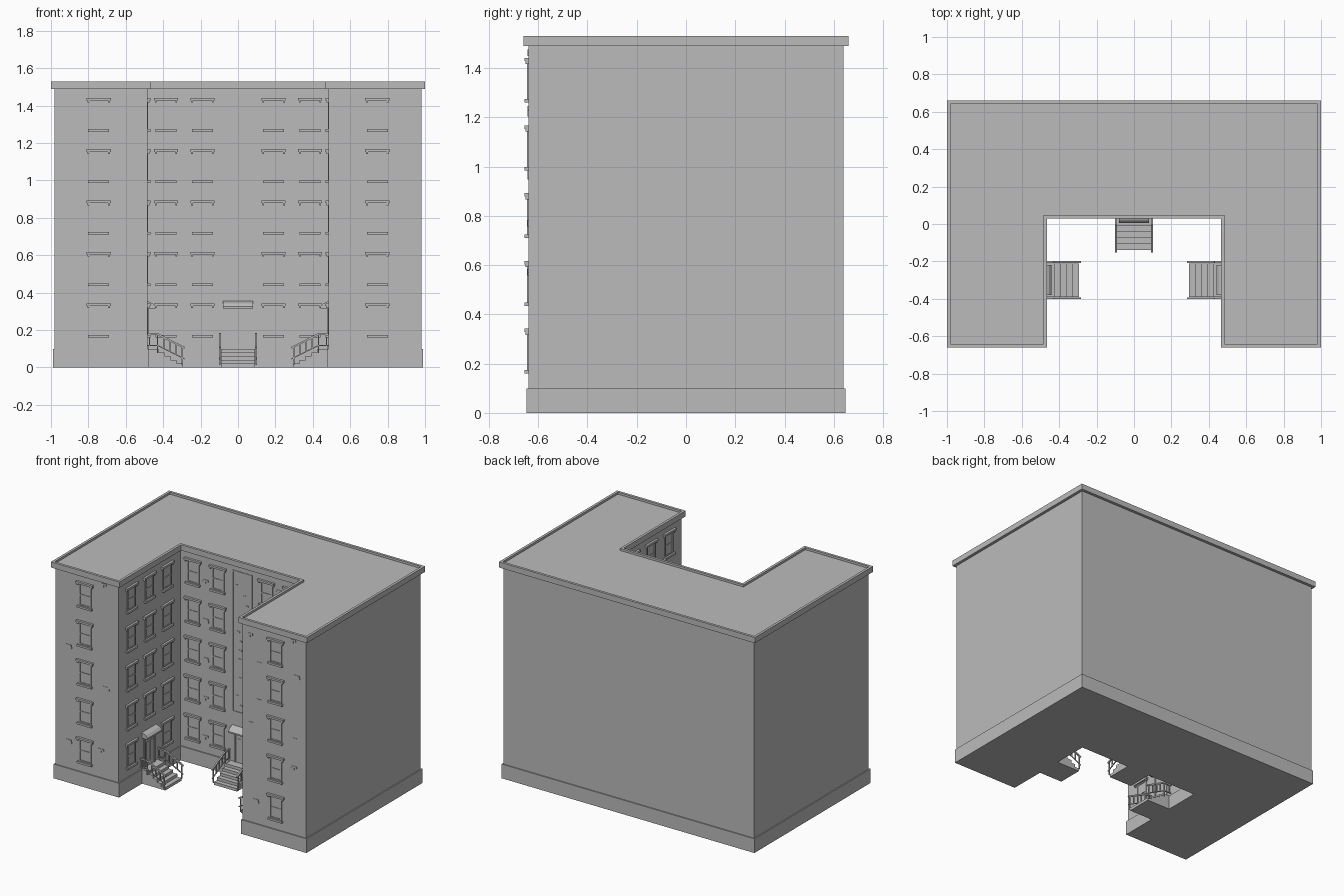
import bpy, bmesh, random
from math import radians
from mathutils import Matrix, Vector

if "Cube" in bpy.data.objects:
    bpy.data.objects.remove(bpy.data.objects["Cube"])

random.seed(4)
STONE = (0.5, 0.5, 0.5, 1)
mat = bpy.data.materials.new("stone_grey")
mat.use_nodes = True
mat.diffuse_color = STONE
mat.node_tree.nodes["Principled BSDF"].inputs["Base Color"].default_value = STONE


def finish(name, bm, frame=Matrix()):
    bmesh.ops.recalc_face_normals(bm, faces=bm.faces)
    mesh = bpy.data.meshes.new(name)
    bm.to_mesh(mesh)
    bm.free()
    mesh.materials.append(mat)
    ob = bpy.data.objects.new(name, mesh)
    ob.matrix_world = frame
    bpy.context.collection.objects.link(ob)


def box(bm, u0, u1, d0, d1, z0, z1):
    """Box on a wall: u along it, d outward from it, z up."""
    m = Matrix.Translation(((u0 + u1) / 2, -(d0 + d1) / 2, (z0 + z1) / 2))
    bmesh.ops.create_cube(bm, size=1, matrix=m @ Matrix.Diagonal((u1 - u0, d1 - d0, z1 - z0, 1)))


def bar(bm, a, b, t):
    """Square bar between two (u, d, z) points."""
    a, b = [Vector((p[0], -p[1], p[2])) for p in (a, b)]
    m = Matrix.Translation((a + b) / 2) @ (b - a).to_track_quat('Z', 'Y').to_matrix().to_4x4()
    bmesh.ops.create_cube(bm, size=1, matrix=m @ Matrix.Diagonal((t, t, (b - a).length, 1)))


def prism(bm, profile, u0, u1):
    """Closed (d, z) profile swept along u."""
    ends = [[bm.verts.new((u, -d, z)) for d, z in profile] for u in (u0, u1)]
    for e in ends:
        bm.faces.new(e)
    for i in range(len(profile)):
        j = i - 1
        bm.faces.new((ends[0][j], ends[0][i], ends[1][i], ends[1][j]))


def wall_frame(x, y, angle=0):
    return Matrix.Translation((x, y, 0)) @ Matrix.Rotation(radians(angle), 4, 'Z')


# U-shaped shell, stacked from outline offsets and heights
HALF_X, HALF_Y, COURT_X, COURT_Y = 0.98, 0.64, 0.485, 0.05


def u_shell(name, rings):
    bm = bmesh.new()
    loops = []
    for off, z in rings:
        x, y, cx, cy = HALF_X + off, HALF_Y + off, COURT_X - off, COURT_Y - off
        pts = [(-x, -y), (-cx, -y), (-cx, cy), (cx, cy), (cx, -y), (x, -y), (x, y), (-x, y)]
        loops.append([bm.verts.new((px, py, z)) for px, py in pts])
    for a, b in zip(loops, loops[1:]):
        for i in range(len(a)):
            bm.faces.new((a[i - 1], a[i], b[i], b[i - 1]))
    bm.faces.new(loops[0])
    bm.faces.new(loops[-1])
    finish(name, bm)


u_shell("plinth", [(0.008, 0), (0.008, 0.1)])
u_shell("walls", [(0, 0.1), (0, 1.49)])
u_shell("cornice_and_roof", [(0.02, 1.49), (0.02, 1.53), (0.002, 1.53), (0.002, 1.515)])

FLOORS, STOREY = 5, 0.275


def window(bm, u, floor):
    z = 0.16 + floor * STOREY
    box(bm, u - 0.056, u + 0.056, 0, 0.016, z, z + 0.014)               # sill
    box(bm, u - 0.065, u + 0.065, 0, 0.016, z + 0.168, z + 0.182)       # lintel
    for s in (-1, 1):
        box(bm, u + s * 0.055 - 0.005, u + s * 0.055 + 0.005, 0, 0.012, z + 0.157, z + 0.168)
        box(bm, u + s * 0.043 - 0.005, u + s * 0.043 + 0.005, 0, 0.005, z + 0.014, z + 0.168)
    for h in (0.014, 0.086, 0.16):                                      # sash rails
        box(bm, u - 0.038, u + 0.038, 0, 0.004, z + h, z + h + 0.008)


def windows(name, frame, columns, skip=()):
    bm = bmesh.new()
    for u in columns:
        for f in range(FLOORS):
            if (u, f) not in skip:
                window(bm, u, f)
    finish(name, bm, frame)


def bricks(name, frame, spots):
    """Pairs of slightly raised stepped bricks."""
    bm = bmesh.new()
    for u, z in spots:
        s = random.choice((-1, 1)) * 0.012
        box(bm, u - 0.02, u + 0.02, 0, 0.003, z, z + 0.013)
        box(bm, u + s - 0.012, u + s + 0.012, 0, 0.003, z - 0.014, z)
    finish(name, bm, frame)


def entrance(name, frame):
    # door with raised frame and two panels
    bm = bmesh.new()
    box(bm, -0.05, 0.05, 0, 0.003, 0.1, 0.3)
    for s in (-1, 1):
        box(bm, s * 0.055 - 0.006, s * 0.055 + 0.006, 0, 0.008, 0.1, 0.31)
        box(bm, s * 0.024 - 0.016, s * 0.024 + 0.016, 0.003, 0.006, 0.13, 0.27)
    box(bm, -0.061, 0.061, 0, 0.008, 0.298, 0.31)
    finish(name + "_door", bm, frame)
    # sloping canopy
    bm = bmesh.new()
    prism(bm, [(0, 0.315), (0.045, 0.315), (0.045, 0.325), (0.03, 0.342), (0, 0.355)], -0.08, 0.08)
    finish(name + "_canopy", bm, frame)
    # solid steps below a landing
    bm = bmesh.new()
    profile = [(0, 0), (0.19, 0)]
    for i in range(5):
        profile += [(0.19 - 0.0325 * i, 0.02 * i + 0.02), (0.19 - 0.0325 * (i + 1), 0.02 * i + 0.02)]
    profile[-1] = (0, 0.1)
    prism(bm, profile, -0.09, 0.09)
    finish(name + "_steps", bm, frame)
    # railings on both sides
    bm = bmesh.new()
    for u in (-0.097, 0.097):
        for drop, t in ((0, 0.01), (0.06, 0.006)):
            knee, foot = (u, 0.055, 0.178 - drop), (u, 0.2, 0.105 - drop)
            bar(bm, (u, 0, 0.178 - drop), knee, t)
            bar(bm, knee, foot, t)
        for d in (0.012, 0.055, 0.088, 0.121, 0.154, 0.187):
            top = 0.178 - max(0, d - 0.055) * 0.5
            low = top - (0.1 if d in (0.055, 0.187) else 0.06)
            bar(bm, (u, d, low), (u, d, top), 0.007)
    finish(name + "_railings", bm, frame)


# Front of the two wings
for side, x in (("right", -0.745), ("left", 0.745)):
    frame = wall_frame(x, -HALF_Y)
    windows(side + "_wing_windows", frame, [0])
    spots = [(s * random.uniform(0.12, 0.2), 0.3 + i * 0.23 + random.uniform(-0.05, 0.05))
             for i in range(6) for s in (-1, 1) if random.random() < 0.75]
    bricks(side + "_wing_bricks", frame, spots)

# Sides of the courtyard
for side, s in (("right", -1), ("left", 1)):
    frame = wall_frame(s * COURT_X, -0.3, -s * 90)
    windows(side + "_court_windows", frame, [-0.2, 0, 0.2], [(0, 0)])
    entrance(side + "_entrance", frame)

# Back of the courtyard
back = wall_frame(0, COURT_Y)
windows("back_court_windows", back, [-0.385, -0.19, 0.19, 0.385])
bricks("back_court_bricks", back, [(s * 0.287, 0.25 + i * STOREY + s * 0.04) for i in range(5) for s in (-1, 1)])
entrance("main_entrance", back)

# Tall stairwell panel with scattered blocks
bm = bmesh.new()
for s in (-1, 1):
    box(bm, s * 0.074 - 0.004, s * 0.074 + 0.004, 0, 0.004, 0.45, 1.45)
for z in (0.45, 1.442):
    box(bm, -0.07, 0.07, 0, 0.004, z, z + 0.008)
for row in range(14):
    u = random.uniform(-0.045, 0.045)
    box(bm, u - 0.012, u + 0.012, 0, 0.003, 0.5 + row * 0.065, 0.51 + row * 0.065)
finish("stairwell_panel", bm, back)
